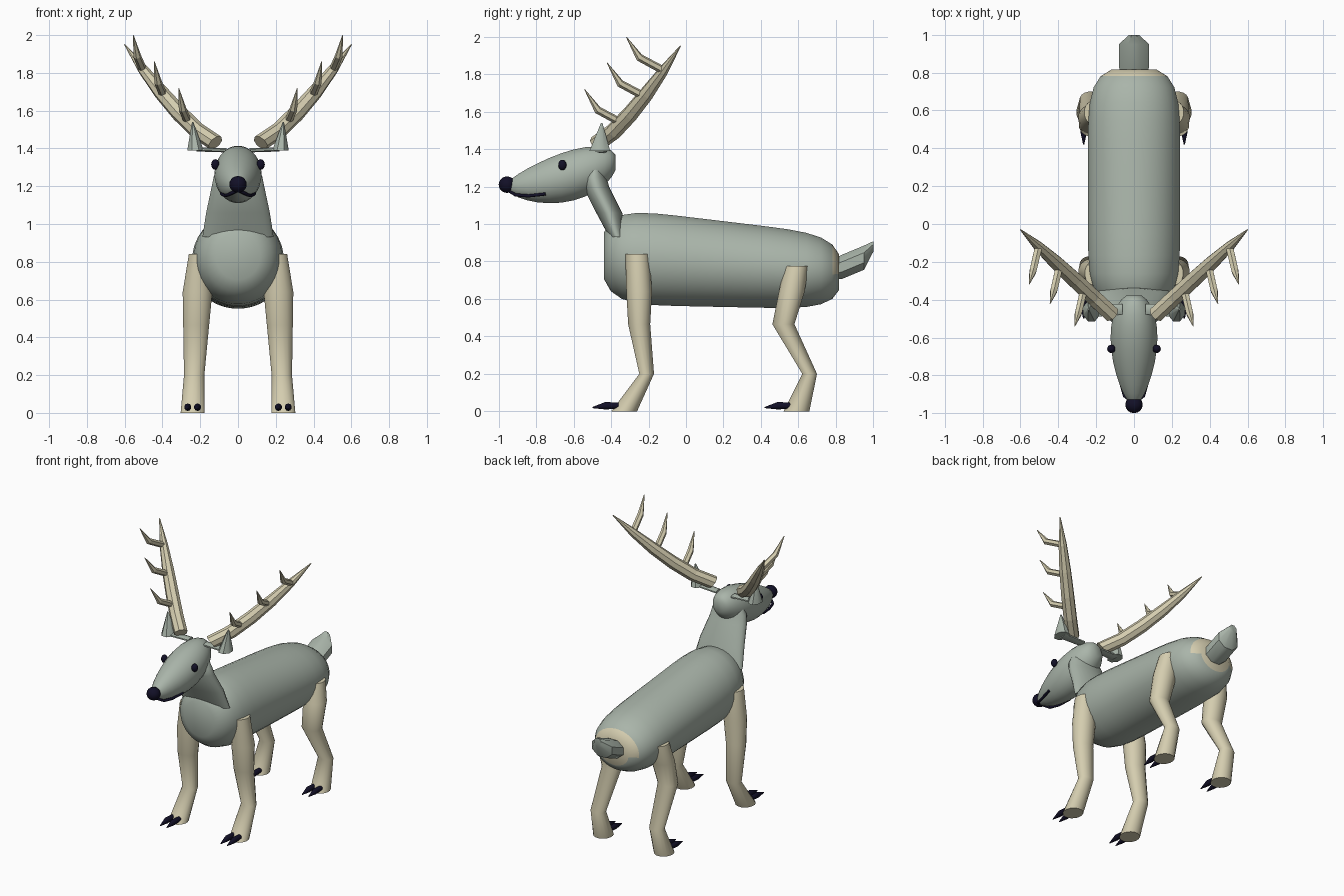
import bpy, bmesh, math
from mathutils import Vector, Matrix

if "Cube" in bpy.data.objects:
    bpy.data.objects.remove(bpy.data.objects["Cube"])

RIGHT, DEPTH, UP = Vector((1, 0, 0)), Vector((0, 1, 0)), Vector((0, 0, 1))


def material(name, *rgb):
    mat = bpy.data.materials.new(name)
    mat.use_nodes = True
    mat.diffuse_color = (*rgb, 1)
    shader = mat.node_tree.nodes["Principled BSDF"]
    shader.inputs["Base Color"].default_value = (*rgb, 1)
    return mat


FUR = material("grey green fur", .4, .46, .4)
CREAM = material("cream", .66, .61, .43)
DARK = material("dark navy", .006, .005, .02)


def finish(name, bm, mat, mirror=False, smooth=True, sharp_angle=60):
    """Turn the bmesh into an object, optionally mirrored across the middle."""
    bmesh.ops.recalc_face_normals(bm, faces=bm.faces)
    mesh = bpy.data.meshes.new(name)
    bm.to_mesh(mesh)
    bm.free()
    mesh.materials.append(mat)
    if smooth:
        mesh.shade_smooth()
        mesh.set_sharp_from_angle(angle=math.radians(sharp_angle))
    part = bpy.data.objects.new(name, mesh)
    bpy.context.collection.objects.link(part)
    if mirror:
        part.modifiers.new("mirror", "MIRROR").use_mirror_merge = False
    return part


def add_loft(bm, rings, u, v, sides):
    """Skin elliptical rings given as (centre, radius along u, radius along v)."""
    loops = []
    for centre, radius_u, radius_v in rings:
        turns = [math.tau * (i + .5) / sides for i in range(sides)]
        loops.append([bm.verts.new(Vector(centre) + u * radius_u * math.cos(turn)
                                   + v * radius_v * math.sin(turn)) for turn in turns])
    for low, high in zip(loops, loops[1:]):
        for i in range(sides):
            j = (i + 1) % sides
            bm.faces.new((low[i], low[j], high[j], high[i]))
    bm.faces.new(loops[0])
    bm.faces.new(loops[-1])


def loft(name, rings, u, v, mat, sides=24, **options):
    bm = bmesh.new()
    add_loft(bm, rings, u, v, sides)
    return finish(name, bm, mat, **options)


def add_tube(bm, points, radii, sides):
    """Tapered tube with its rings square to the overall direction."""
    direction = (Vector(points[-1]) - Vector(points[0])).normalized()
    u = direction.cross(UP).normalized()
    rings = [(point, radius, radius) for point, radius in zip(points, radii)]
    add_loft(bm, rings, u, u.cross(direction), sides)


def ball(name, centre, radii, **options):
    bm = bmesh.new()
    placement = Matrix.Translation(centre) @ Matrix.Diagonal((*radii, 1))
    bmesh.ops.create_uvsphere(bm, u_segments=16, v_segments=10, radius=1, matrix=placement)
    finish(name, bm, DARK, **options)


def rounded_steps(count):
    """Positions between -1 and 1, closer together near both ends."""
    return [-math.cos(math.pi * i / count) for i in range(1, count)]


# Body: a blunt barrel, deeper at the chest, with a pale rump patch
rings = []
for step in rounded_steps(16):
    y = .19 + .64 * step
    swell = (1 - step ** 6) ** (1 / 3)
    rings.append(((0, y, .8 - .07 * y), .245 * swell, (.24 - .05 * y) * swell))
body = loft("body", rings, RIGHT, UP, FUR, sides=32)
body.data.materials.append(CREAM)
for face in body.data.polygons:
    if face.center.y > .77 and face.center.z > .74:
        face.material_index = 1

# Head: a teardrop rising towards the back of the skull
rings = []
for step in rounded_steps(14):
    along = (step + 1) / 2
    swell = math.sin(math.pi * along ** 1.4) ** .4
    centre = (0, -.96 + .59 * along, 1.2 + .13 * along ** 1.5)
    rings.append((centre, .125 * swell, .137 * swell))
loft("head", rings, RIGHT, UP, FUR)
ball("nose", (0, -.955, 1.21), (.046, .045, .044))
ball("eyes", (.12, -.66, 1.315), (.022, .022, .028), mirror=True)

# Mouth line running back along both cheeks
bm = bmesh.new()
add_tube(bm, [(0, -.95, 1.18), (.05, -.91, 1.155), (.07, -.84, 1.15), (.088, -.75, 1.16)],
         [.009] * 4, sides=8)
finish("mouth", bm, DARK, mirror=True)

# Neck: wide and flat, sinking into the chest
loft("neck", [
    ((0, -.49, 1.31), .1, .04), ((0, -.49, 1.25), .13, .065), ((0, -.48, 1.2), .14, .07),
    ((0, -.41, 1.06), .17, .07), ((0, -.365, .93), .19, .045)], RIGHT, DEPTH, FUR)

# Tail
loft("tail", [
    ((0, .79, .76), .08, .06), ((0, .83, .77), .085, .07),
    ((0, .95, .82), .085, .07), ((0, 1, .88), .03, .03)], RIGHT, UP, FUR, sides=8, sharp_angle=40)

# Ears: an upright cone on a thin sideways stem
bm = bmesh.new()
add_loft(bm, [((.225, -.46, 1.39), .047, .06), ((.24, -.45, 1.54), .004, .004)],
         RIGHT, DEPTH, sides=8)
add_loft(bm, [((.06, -.45, 1.39), .03, .012), ((.22, -.46, 1.395), .035, .012)],
         DEPTH, UP, sides=8)
finish("ears", bm, FUR, mirror=True, sharp_angle=40)


# Antlers: a curved tapering beam carrying three bent tines
def beam(along):
    return Vector((.12 + .48 * along, -.475 + .445 * along, 1.43 + .52 * along ** 1.3))


bm = bmesh.new()
steps = [i / 5 for i in range(6)]
add_tube(bm, [beam(step) for step in steps],
         [.003 + .042 * (1 - step ** 4) for step in steps], sides=8)
for along in (.3, .57, .8):
    base = beam(along)
    bend = base + Vector((.03, -.13, .07))
    tip = base + Vector((.05, -.2, .18))
    add_tube(bm, [base, bend, tip], [.022, .021, .002], sides=6)
finish("antlers", bm, CREAM, mirror=True, smooth=False)

# Legs: rings from shoulder, thigh, knee and ankle down to the sole
widths = (.055, .08, .07, .055, .065)
depths = (.065, .07, .06, .04, .07)
for name, top, path in (("front", .84, (-.26, -.25, -.25, -.21, -.33)),
                        ("back", .775, (.59, .565, .52, .66, .59))):
    heights = (top, .64, .465, .2, 0)
    rings = [((.24 - .04 * z, y, z), width, depth)
             for y, z, width, depth in zip(path, heights, widths, depths)]
    loft(name + "_legs", rings, RIGHT, DEPTH, CREAM, sides=16, mirror=True)

    # Two pointed toes on each foot
    bm = bmesh.new()
    sole = rings[-1][0]
    for side in (-.026, .026):
        toe = Vector(sole) + RIGHT * side + UP * .03
        add_loft(bm, [(toe - DEPTH * .03, .016, .016), (toe - DEPTH * .1, .019, .02),
                      (toe - DEPTH * .17 - UP * .01, .003, .003)], RIGHT, UP, sides=10)
    finish(name + "_hooves", bm, DARK, mirror=True)
